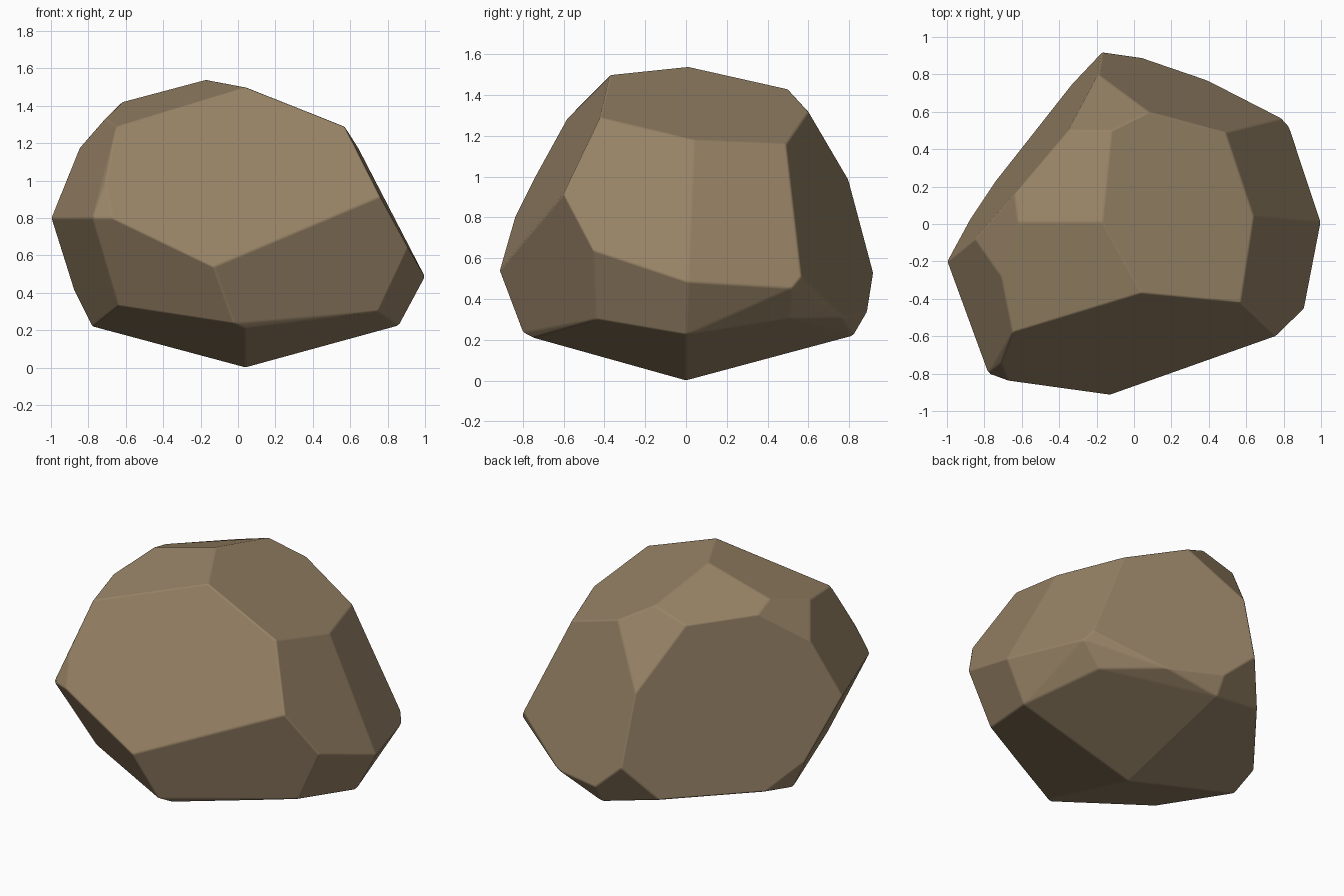
import bpy
import bmesh
import math

cube = bpy.data.objects.get("Cube")
if cube:
    bpy.data.objects.remove(cube, do_unlink=True)

# Corners of the rock, grouped by height from the top down
crown = [(-.17, .01, 1.54), (.04, -.37, 1.5), (-.12, .5, 1.43), (-.62, .01, 1.42),
         (-.64, .16, 1.38), (-.35, .5, 1.36), (-.71, -.28, 1.33)]
shoulder = [(.08, .6, 1.32), (-.65, -.58, 1.29), (.57, -.42, 1.29), (.64, .04, 1.18),
            (-.85, -.08, 1.17), (.49, .49, 1.16), (-.71, -.745, .99), (-.19, .8, .98)]
waist = [(.76, -.6, .915), (-1, -.2, .8), (-.78, -.8, .8), (-.67, -.84, .8),
         (.91, -.455, .64), (-.13, -.915, .54), (-.17, .92, .53), (.79, .565, .51),
         (1, .01, .485), (.83, .52, .455), (-.88, .02, .42)]
base = [(.04, .89, .34), (-.64, -.56, .33), (.39, .77, .31), (.7, .51, .305),
        (.75, -.44, .3), (-.33, .75, .3), (-.74, .23, .265), (-.02, -.8, .235),
        (.86, 0, .225), (.04, .82, .22), (-.78, 0, .22), (.04, -.75, .21), (.04, 0, 0)]


def make_material(name, color):
    material = bpy.data.materials.new(name)
    material.use_nodes = True
    material.diffuse_color = color
    for node in material.node_tree.nodes:
        if node.type == 'BSDF_PRINCIPLED':
            node.inputs["Base Color"].default_value = color
    return material


def make_boulder(name, corners, material):
    # Wrap a convex skin round the corners and merge nearly flat neighbours
    bm = bmesh.new()
    for corner in corners:
        bm.verts.new(corner)
    bmesh.ops.convex_hull(bm, input=bm.verts[:])
    loose = [v for v in bm.verts if not v.link_faces]
    bmesh.ops.delete(bm, geom=loose, context='VERTS')
    bmesh.ops.dissolve_limit(bm, angle_limit=math.radians(7),
                             verts=bm.verts[:], edges=bm.edges[:])
    bmesh.ops.recalc_face_normals(bm, faces=bm.faces[:])
    mesh = bpy.data.meshes.new(name)
    bm.to_mesh(mesh)
    bm.free()
    mesh.materials.append(material)
    boulder = bpy.data.objects.new(name, mesh)
    bpy.context.collection.objects.link(boulder)

    # Slightly worn edges between flat facets
    for polygon in mesh.polygons:
        polygon.use_smooth = True
    bevel = boulder.modifiers.new("worn_edges", 'BEVEL')
    bevel.width = .01
    bevel.segments = 2
    bevel.limit_method = 'NONE'
    bevel.harden_normals = True
    return boulder


stone = make_material("brown_stone", (.31, .225, .133, 1))
make_boulder("boulder", crown + shoulder + waist + base, stone)
